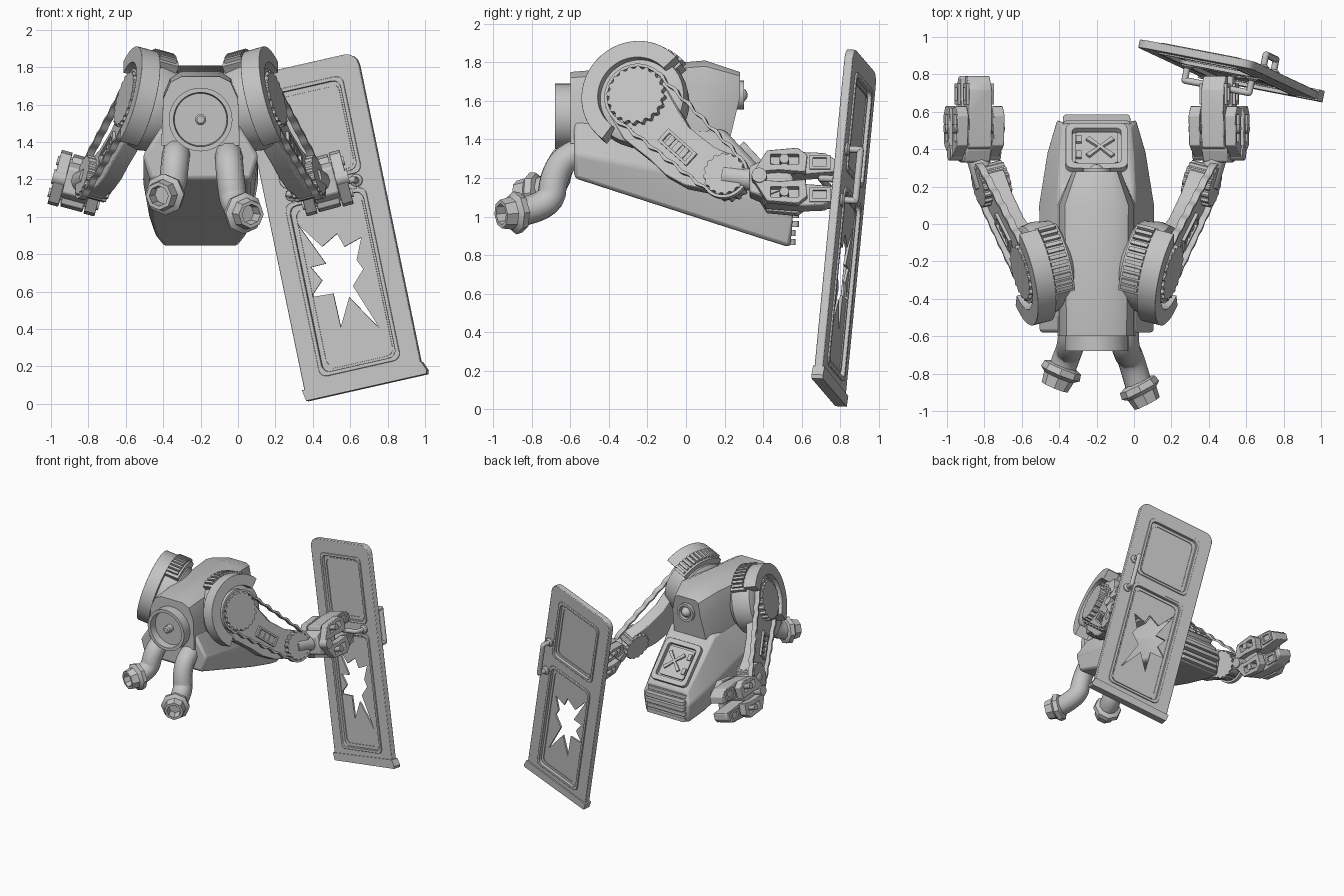
import bpy, bmesh, math
from math import sin, cos, pi, radians
from mathutils import Vector, Matrix

if "Cube" in bpy.data.objects:
    bpy.data.objects.remove(bpy.data.objects["Cube"])

grey = bpy.data.materials.new("plain_grey")
grey.diffuse_color = (0.55, 0.55, 0.55, 1)
grey.use_nodes = True
grey.node_tree.nodes["Principled BSDF"].inputs["Base Color"].default_value = grey.diffuse_color
CX = -0.2  # body symmetry plane


def finish(name, bm, M=Matrix(), mirror=False, bevel=0, angle=32):
    bmesh.ops.remove_doubles(bm, verts=bm.verts, dist=1e-5)
    bmesh.ops.recalc_face_normals(bm, faces=bm.faces)
    bm.transform(M)
    flip = Matrix.Translation((2 * CX, 0, 0)) @ Matrix.Diagonal((-1, 1, 1, 1))
    for side in ((0, 1) if mirror else (0,)):
        if side:
            bm.transform(flip)
            bmesh.ops.reverse_faces(bm, faces=bm.faces)
        me = bpy.data.meshes.new(name)
        bm.to_mesh(me)
        me.materials.append(grey)
        ob = bpy.data.objects.new(name + ("_left" if side else ""), me)
        bpy.context.collection.objects.link(ob)
        bpy.ops.object.select_all(action='DESELECT')
        ob.select_set(True)
        bpy.context.view_layer.objects.active = ob
        bpy.ops.object.shade_smooth_by_angle(angle=radians(angle))
        if bevel:
            b = ob.modifiers.new("bevel", 'BEVEL')
            b.width, b.segments, b.limit_method = bevel, 2, 'ANGLE'
    bm.free()


def from_curve(cu):
    ob = bpy.data.objects.new("temp", cu)
    bpy.context.collection.objects.link(ob)
    me = bpy.data.meshes.new_from_object(ob)
    bm = bmesh.new()
    bm.from_mesh(me)
    bpy.data.objects.remove(ob)
    bpy.data.meshes.remove(me)
    return bm


def prism(name, loops, w0, w1, M=Matrix(), mirror=False, bevel=0):
    """Flat outline with holes, extruded from w0 to w1 along local z."""
    cu = bpy.data.curves.new(name, 'CURVE')
    cu.dimensions, cu.fill_mode, cu.extrude = '2D', 'BOTH', (w1 - w0) / 2
    for pts in loops:
        s = cu.splines.new('POLY')
        s.points.add(len(pts) - 1)
        for p, q in zip(s.points, pts):
            p.co = (q[0], q[1], 0, 1)
        s.use_cyclic_u = True
    finish(name, from_curve(cu), M @ Matrix.Translation((0, 0, (w0 + w1) / 2)), mirror, bevel)


def tube(name, pts, r, M=Matrix(), mirror=False):
    cu = bpy.data.curves.new(name, 'CURVE')
    cu.dimensions, cu.bevel_depth, cu.bevel_resolution = '3D', r, 3
    cu.use_fill_caps = True
    s = cu.splines.new('NURBS')
    s.points.add(len(pts) - 1)
    for p, q in zip(s.points, pts):
        p.co = (*q, 1)
    s.use_endpoint_u, s.order_u, s.resolution_u = True, 3, 5
    finish(name, from_curve(cu), M, mirror, angle=50)


def lathe(name, prof, M=Matrix(), n=32, mirror=False):
    bm = bmesh.new()
    rows = [[bm.verts.new((r * cos(2 * pi * i / n), r * sin(2 * pi * i / n), h)) for i in range(n)] for r, h in prof]
    for a, b in zip(rows, rows[1:]):
        for i in range(n):
            bm.faces.new((a[i], a[(i + 1) % n], b[(i + 1) % n], b[i]))
    finish(name, bm, M, mirror)


def loft(name, halves, bevel=0):
    """Skin through symmetric rings given as (y, half width, z), top to bottom."""
    bm = bmesh.new()
    rows = [[bm.verts.new((CX + w, y, z)) for y, w, z in h] + [bm.verts.new((CX - w, y, z)) for y, w, z in h[::-1]]
            for h in halves]
    for a, b in zip(rows, rows[1:]):
        for i in range(len(a)):
            j = (i + 1) % len(a)
            bm.faces.new((a[i], a[j], b[j], b[i]))
    front = bm.faces.new(rows[0])
    bm.faces.new(rows[-1])
    bmesh.ops.inset_region(bm, faces=[front], thickness=0.025, depth=-0.03)
    finish(name, bm, bevel=bevel)


def frame(x, y, z, o):
    M = Matrix((x, y, z)).transposed().to_4x4()
    return Matrix.Translation(o) @ M


def align(p, d):
    return Matrix.Translation(p) @ Vector(d).to_track_quat('Z', 'Y').to_matrix().to_4x4()


def rect(x0, y0, x1, y1, r=0.0, n=4):
    if not r:
        return [(x0, y0), (x1, y0), (x1, y1), (x0, y1)]
    cs = [(x1 - r, y1 - r), (x0 + r, y1 - r), (x0 + r, y0 + r), (x1 - r, y0 + r)]
    return [(c[0] + r * cos((k + i / n) * pi / 2), c[1] + r * sin((k + i / n) * pi / 2))
            for k, c in enumerate(cs) for i in range(n + 1)]


def arc(r0, r1, a0, a1, n=20):
    t = [radians(a0 + (a1 - a0) * i / n) for i in range(n + 1)]
    return [(r1 * cos(a), r1 * sin(a)) for a in t] + [(r0 * cos(a), r0 * sin(a)) for a in t[::-1]]


def gear(cx, r, teeth):
    return [(cx + (r if i % 4 < 2 else r * 0.91) * cos(2 * pi * i / teeth / 4),
             (r if i % 4 < 2 else r * 0.91) * sin(2 * pi * i / teeth / 4)) for i in range(teeth * 4)]


# Body: lower hull and upper fuselage
loft("lower_hull", [
    [(-.58, .2, 1.5), (-.58, .31, 1.33), (-.58, .27, 1.2)],
    [(.2, .2, 1.45), (.1, .31, 1.2), (.1, .27, .98)],
    [(.36, .19, 1.28), (.38, .265, 1.08), (.38, .24, .89)],
    [(.53, .17, 1.1), (.565, .21, 1.0), (.54, .2, .84)]], 0.02)
loft("fuselage", [
    [(-.6, .1, 1.75), (-.6, .16, 1.72), (-.6, .2, 1.63), (-.6, .21, 1.38)],
    [(.1, .11, 1.81), (.1, .17, 1.78), (.1, .2, 1.68), (.1, .21, 1.38)],
    [(.28, .08, 1.75), (.28, .11, 1.73), (.28, .13, 1.62), (.23, .15, 1.41)]])
lathe("rear_port", [(.075, -.03), (.075, .02), (.055, .02), (.05, -.0), (0, -.0)], align((CX, .28, 1.63), (0, 1, 0)), 24)
lathe("rear_port_ball", [(.04 * sin(a * pi / 8), -.04 * cos(a * pi / 8)) for a in range(9)],
      align((CX, .28, 1.63), (0, 1, 0)), 16)

# Intake turbine
T = align((CX, -.5, 1.52), (0, -1, 0))
lathe("intake_shell", [(.17, 0), (.17, .18), (.145, .18), (.14, .12), (0, .12)], T, 40)
lathe("intake_hub", [(.03, .1), (.03, .17), (.02, .18), (0, .18)], T, 16)
for i in range(20):
    B = T @ Matrix.Rotation(2 * pi * i / 20, 4, 'Z') @ Matrix.Rotation(radians(35), 4, 'X', )
    prism("intake_blade", [[(.02, -.004), (.138, -.004), (.138, .004), (.02, .004)]], .11, .14, B)

# Sloped rear hatch with a raised cross, and tail slats
Hn = Vector((0, .727, .686)).normalized()
H = frame(Vector((1, 0, 0)), Hn.cross(Vector((1, 0, 0))), Hn, (CX, .395, 1.245))
prism("hatch_frame", [rect(-.165, -.17, .165, .18, .04), rect(-.13, -.13, .13, .14, .025)], -.02, .03, H, bevel=.006)
prism("hatch_plate", [rect(-.115, -.115, .115, .125, .02)], -.02, .015, H)
for s in (-1, 1):
    C = H @ Matrix.Translation((.02, 0, 0)) @ Matrix.Rotation(s * radians(45), 4, 'Z')
    prism("hatch_cross", [[(-.095, -.014), (0, -.008), (.095, -.014), (.095, .014), (0, .008), (-.095, .014)]], 0, .03, C)
    prism("hatch_latch", [rect(-.11, s * .06 - .025, -.08, s * .06 + .025)], 0, .03, H)
for i in range(5):
    z = .868 + i * .047
    y = .55 + (.018 if i in (2, 3) else 0) - (.015 if i == 4 else 0)
    prism("tail_slat", [rect(CX - .18, y - .04, CX + .18, y + .018, .02)], z - .016, z + .016, bevel=.004)

# Front exhaust pipes with flanged nozzles
pipes = [([(-.05, -.5, 1.35), (-.05, -.62, 1.32), (-.04, -.69, 1.2), (-.02, -.7, 1.05), (.03, -.88, 1.02)], (.45, -.87, -.08)),
         ([(-.33, -.5, 1.36), (-.33, -.6, 1.34), (-.34, -.66, 1.26), (-.35, -.68, 1.15), (-.39, -.79, 1.12)], (-.38, -.92, -.1))]
for pts, d in pipes:
    tube("exhaust_pipe", pts, .075)
    lathe("exhaust_nozzle", [(.07, -.04), (.105, -.025), (.112, .01), (.085, .03), (.075, .09), (.055, .09), (.05, .02), (0, .02)],
          align(pts[-1], d), 8)

# Arms: built in the plane of the limb, mirrored
S = Vector((.2, -.26, 1.63))
U = (Vector((.43, .2, 1.22)) - S).normalized()
N = Vector((.95, -.23, .25))
N = (N - U * N.dot(U)).normalized()
A = frame(U, N.cross(U), N, S)
L = .654
lathe("shoulder_drum", [(0, -.25), (.19, -.25), (.235, -.21), (.25, -.12), (.24, -.06), (.2, -.04), (0, -.04)], A, 40, True)
prism("shoulder_fender", [arc(.2, .288, 85, 276, 28)], -.09, .015, A, True, .008)
prism("shoulder_band", [arc(.22, .282, 82, 165)], -.2, -.08, A, True, .008)
for i in range(11):
    prism("shoulder_rib", [arc(.27, .302, 86 + i * 7, 90 + i * 7, 2)], -.185, -.09, A, True)
prism("upper_arm", [[(-.1, .12), (.1, .13), (.32, .06), (.5, .07), (.62, .11), (.72, .09), (.77, 0), (.72, -.09), (.62, -.125),
                     (.52, -.18), (.4, -.205), (.28, -.2), (.1, -.21), (-.1, -.15)]], -.13, -.035, A, True, .015)
prism("shoulder_gear", [gear(0, .155, 20)], -.05, .012, A, True)
prism("elbow_gear", [gear(L, .112, 16)], -.15, .005, A, True)
prism("arm_vent_frame", [rect(.25, -.1, .46, -.015), rect(.27, -.085, .44, -.03)], -.05, -.018, A, True)
for i in range(3):
    prism("arm_vent_slat", [rect(.285 + i * .05, -.085, .315 + i * .05, -.03)], -.05, -.027, A, True)


# Drive belt with wavy outer edge
def belt(off, wave):
    R0, R1, pts = .158 + off, .116 + off, []
    for i in range(49):
        v = R0 + (R1 - R0) * i / 48 + wave * sin(i * pi / 4)
        pts.append((L * i / 48, v))
    top = pts[:]
    pts += [(L + R1 * cos(a), R1 * sin(a)) for a in (pi / 2 - pi * k / 20 for k in range(1, 20))]
    pts += [(u, -v) for u, v in top[::-1]]
    return pts + [(R0 * cos(a), R0 * sin(a)) for a in (-pi / 2 - pi * k / 24 for k in range(1, 24))]


prism("drive_belt", [belt(.012, .007), belt(-.004, .004)], -.04, -.002, A, True)

# Hands: wrist, palm, paired jaws and side links
P = frame(Vector((0, 1, 0)), Vector((0, 0, 1)), Vector((1, 0, 0)), (0, 0, 0))
G = Matrix.Translation((.455, .5, 1.18)) @ Matrix.Rotation(radians(-15), 4, 'Y') @ P
tube("wrist", [(.39, .2, 1.21), (.42, .3, 1.2), (.45, .4, 1.18)], .06, mirror=True)
prism("palm", [[(-.17, -.07), (-.1, -.1), (.03, -.05), (.06, 0), (.03, .05), (-.1, .1), (-.17, .07)]], -.07, .07, G, True, .01)
for s in (-1, 1):
    jaw = [(-.12, .02), (-.09, .13), (.1, .145), (.22, .14), (.29, .095), (.29, .04), (.1, .025)]
    prism("jaw", [[(x, y * s) for x, y in jaw]], -.062, .062, G, True, .008)
    for t in (-1, 1):
        K = G @ Matrix.Translation((0, 0, t * .1))
        plate = [(-.15, .02), (-.08, .135), (.08, .15), (.13, .11), (.12, .02), (-.02, .03)]
        w1, w2 = rect(-.06, .06, -.005, .115), rect(.025, .06, .085, .115)
        prism("hand_link", [[(x, y * s) for x, y in q] for q in (plate, w1, w2)], -.03, .03, K, True, .004)
        prism("jaw_window_frame", [[(x, y * s) for x, y in q] for q in
              (rect(.14, .05, .25, .125), rect(.16, .065, .23, .11))], t * .068 - .008, t * .068 + .008, G, True)
    lathe("hand_pin", [(0, -.14), (.025, -.14), (.025, .14), (0, .14)], G @ Matrix.Translation((.01, s * .088, 0)), 12, True)
lathe("wrist_pin", [(0, -.14), (.04, -.14), (.04, .14), (0, .14)], G @ Matrix.Translation((-.12, 0, 0)), 12, True)

# Torn-off door held in one hand
A0 = Vector((.37, .8, .015))
W = Vector((.62, -.12, .14)).normalized()
V = Vector((-.37, .17, 1.73))
V = (V - W * V.dot(W)).normalized()
D = frame(W, V, W.cross(V), A0)
dw, dh = .65, 1.77
outline = [(0, .03), (dw, .03)] + rect(0, 0, dw, dh, .07)[:10]
low, high = (.115, .12, .535, 1.04), (.115, 1.15, .535, 1.65)
prism("door_frame", [outline, rect(*low, .04), rect(*high, .04)], -.025, .02, D, bevel=.008)
prism("door_sill", [[(-.012, .06), (.0, 0), (dw + .02, 0), (dw + .025, .02), (dw + .005, .07)]], -.035, .026, D)


def grow(b, g):
    return rect(b[0] - g, b[1] - g, b[2] + g, b[3] + g, .04)


for b in (low, high):
    prism("door_panel_rim", [grow(b, .015), grow(b, -.006)], -.034, .029, D, bevel=.006)
    prism("door_panel_bead", [grow(b, -.02), grow(b, -.032)], -.016, .01, D)
star = [(.32, .96), (.45, .84), (.53, .91), (.57, .84), (.66, .89), (.635, .77), (.67, .72), (.615, .63), (.76, .4),
        (.595, .57), (.55, .41), (.51, .59), (.39, .57), (.45, .66), (.39, .73), (.47, .75)]
det = W.x * V.z - W.z * V.x
hole = [(((x - A0.x) * V.z - (z - A0.z) * V.x) / det, ((z - A0.z) * W.x - (x - A0.x) * W.z) / det) for x, z in star]
prism("door_lower_panel", [rect(*low), hole], -.01, .004, D)
prism("door_window", [rect(*high)], -.01, .004, D)


# Door grips: one across the inside, one upright on the outside
def grip(name, a, b, h):
    pts = [(*a, 0), (*a, h), (*a, h), (*b, h), (*b, h), (*b, 0)]
    tube(name, pts, .018, D)
    for p in (a, b):
        lathe(name + "_foot", [(.034, 0), (.034, .035), (.02, .045), (0, .045)],
              D @ Matrix.Translation((*p, 0)) @ Matrix.Rotation(pi if h < 0 else 0, 4, 'X'), 14)


grip("inside_grip", (.15, 1.095), (.51, 1.095), .11)
grip("outside_handle", (.59, .97), (.59, 1.24), -.1)
